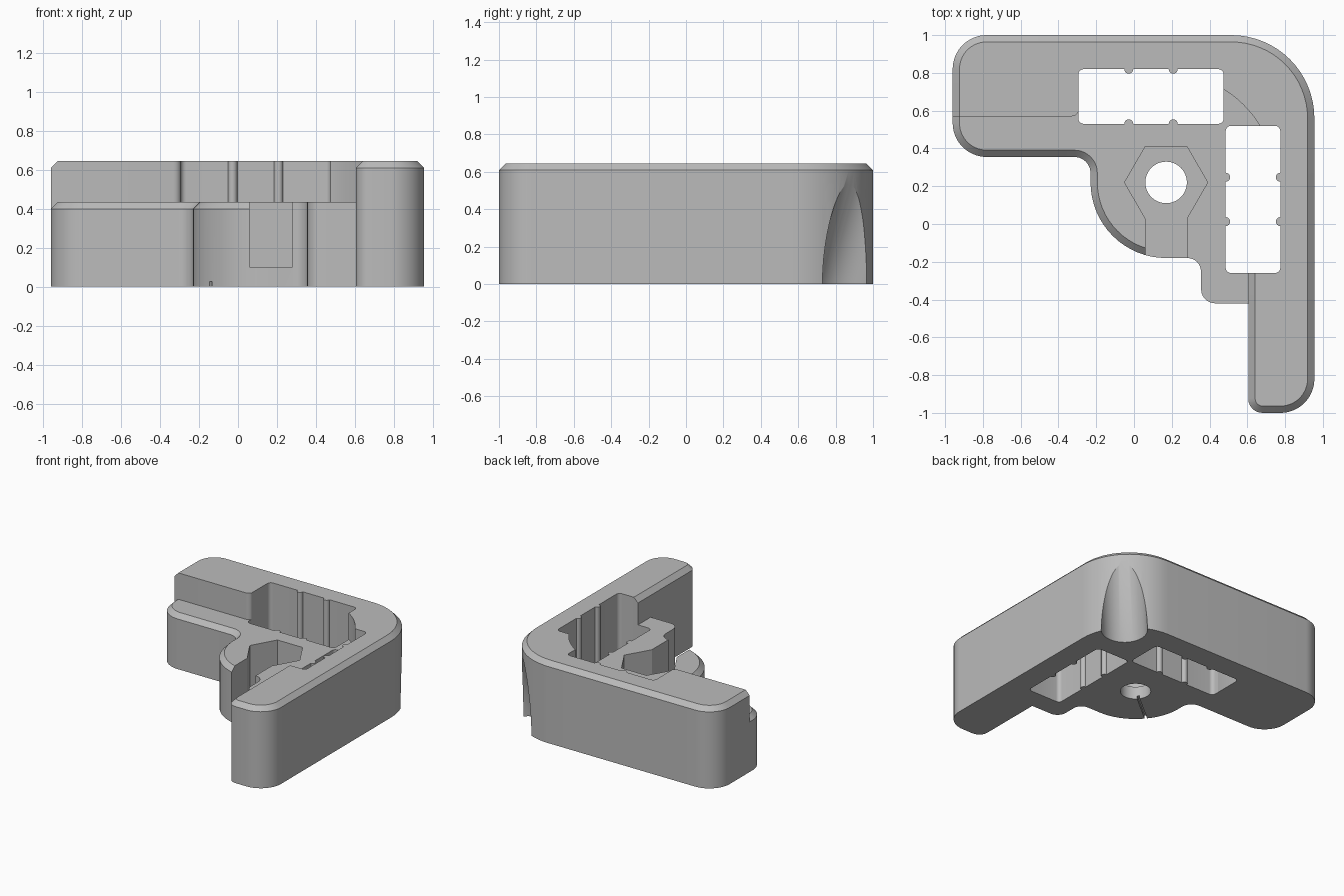
import bpy, bmesh, math
from mathutils import Vector, Matrix

cube = bpy.data.objects.get("Cube")
if cube:
    bpy.data.objects.remove(cube, do_unlink=True)

HIGH, LOW, CHAMFER = 0.645, 0.435, 0.036
HUB = Vector((0.17, 0.22))

grey = bpy.data.materials.new("matte grey")
grey.use_nodes = True
grey.diffuse_color = (0.5, 0.5, 0.5, 1)
bsdf = next(n for n in grey.node_tree.nodes if n.type == 'BSDF_PRINCIPLED')
bsdf.inputs["Base Color"].default_value = (0.5, 0.5, 0.5, 1)
bsdf.inputs["Roughness"].default_value = 0.6


def arc(c, r, a0, a1, n):
    """Points on an arc, angles in degrees."""
    angles = [math.radians(a0 + (a1 - a0) * i / n) for i in range(n + 1)]
    return [(c[0] + r * math.cos(a), c[1] + r * math.sin(a)) for a in angles]


def rounded(corners):
    """Corners (x, y, radius, chamfer flag) to points and outgoing edge flags."""
    pts, flags = [], []
    for i, (x, y, r, f) in enumerate(corners):
        p = Vector((x, y))
        if r == 0:
            pts.append(p)
            flags.append(f)
            continue
        a = (Vector(corners[i - 1][:2]) - p).normalized()
        b = (Vector(corners[(i + 1) % len(corners)][:2]) - p).normalized()
        half = a.angle(b) / 2
        t = r / math.tan(half)
        c = p + (a + b).normalized() * (r / math.sin(half))
        v0, v1 = p + a * t - c, p + b * t - c
        a0 = math.atan2(v0.y, v0.x)
        turn = math.atan2(v0.x * v1.y - v0.y * v1.x, v0.dot(v1))
        n = 6 if r < 0.1 else 16
        for q in arc(c, r, math.degrees(a0), math.degrees(a0 + turn), n):
            pts.append(Vector(q))
            flags.append(f)
    return pts, flags


def inset(pts, flags, c):
    """Move the flagged edges inward by c."""
    out = []
    for i, p in enumerate(pts):
        e1 = (p - pts[i - 1]).normalized()
        e2 = (pts[(i + 1) % len(pts)] - p).normalized()
        n1, n2 = Vector((-e1.y, e1.x)), Vector((-e2.y, e2.x))
        d1, d2 = c * flags[i - 1], c * flags[i]
        cross = n1.x * n2.y - n1.y * n2.x
        if d1 != d2 and abs(cross) > 0.3:
            move = Vector((d1 * n2.y - d2 * n1.y, d2 * n1.x - d1 * n2.x)) / cross
        else:
            move = (n1 + n2) / (1 + n1.dot(n2)) * (d1 + d2) / 2
        out.append(p + move)
    return out


def make_object(name, bm):
    bmesh.ops.recalc_face_normals(bm, faces=bm.faces)
    mesh = bpy.data.meshes.new(name)
    bm.to_mesh(mesh)
    bm.free()
    mesh.materials.append(grey)
    ob = bpy.data.objects.new(name, mesh)
    bpy.context.collection.objects.link(ob)
    return ob


def prism(name, pts, z0, z1, flags=None):
    """Extrude an outline, with a chamfer along the flagged top edges."""
    rings = [(pts, z0), (pts, z1)]
    if flags:
        rings = [(pts, z0), (pts, z1 - CHAMFER), (inset(pts, flags, CHAMFER), z1)]
    bm = bmesh.new()
    loops = [[bm.verts.new((p[0], p[1], z)) for p in ring] for ring, z in rings]
    bm.faces.new(loops[0][::-1])
    bm.faces.new(loops[-1])
    n = len(pts)
    for lo, hi in zip(loops, loops[1:]):
        for i in range(n):
            j = (i + 1) % n
            bm.faces.new((lo[i], lo[j], hi[j], hi[i]))
    # unflagged edges repeat their vertices, so merge them
    bmesh.ops.dissolve_degenerate(bm, dist=1e-5, edges=bm.edges)
    return make_object(name, bm)


# Step line shared by the tall wall and the low platform (crosses both slots)
step = [(-0.96, 0.57, 0, 0), (-0.291, 0.57, 0.04, 0), (-0.291, 0.66, 0, 0),
        (-0.2, 0.70, 0, 0), (0.40, 0.70, 0, 0)]
step += [(x, y, 0, 0) for x, y in arc(HUB, 0.58, 62, 29, 8)]
step += [(0.605, 0.45, 0, 0)]

# Tall outer wall
tall = step + [(0.605, 0.1, 0, 0), (0.605, 0.0, 0, 1), (0.605, -0.1, 0, 1),
               (0.605, -1, 0.075, 1), (0.955, -1, 0.18, 1),
               (0.955, 1, 0.44, 1), (-0.96, 1, 0.18, 1), (-0.96, 0.7, 0, 1)]
tall_wall = prism("tall_wall", *[rounded(tall)[0], 0, HIGH, rounded(tall)[1]])

# Low inner platform
low = [(-0.96, 0.57, 0, 1), (-0.96, 0.355, 0.18, 1), (-0.23, 0.355, 0.085, 1),
       (-0.23, -0.18, 0.4, 1), (0.2, -0.18, 0, 0), (0.24, -0.18, 0, 0),
       (0.355, -0.18, 0.072, 0), (0.355, -0.42, 0.075, 0), (0.605, -0.42, 0, 0)]
low += step[:0:-1]
low_pts, low_flags = rounded(low)
low_platform = prism("low_platform", low_pts, 0, LOW, low_flags)


def slot(name, centre, length, turned):
    """Rounded slot with two small ribs on each long side."""
    u, w, r, rib = length / 2, 0.145, 0.03, 0.024
    side = []
    for x in (-0.1175, 0.1175):
        side += [(px, py, 0, 0) for px, py in arc((x, -w), rib, 180, 0, 8)]
    corners = [(-u, -w, r, 0)] + side + [(u, -w, r, 0), (u, w, r, 0)]
    corners += [(-x, -y, 0, 0) for x, y, _, _ in side] + [(-u, w, r, 0)]
    pts = rounded(corners)[0]
    if turned:
        pts = [Vector((-p.y, p.x)) for p in pts]
    return prism(name, [p + Vector(centre) for p in pts], -0.2, 1)


slots = [slot("back_slot_cutter", (0.09, 0.675), 0.77, False),
         slot("side_slot_cutter", (0.63, 0.13), 0.78, True)]

# Hexagonal pocket with its channel to the front, and the bolt hole
hexagon = arc(HUB, 0.22, 0, 300, 5)
pocket = prism("pocket_cutter", hexagon[:5] + [(0.06, -0.3), (0.28, -0.3)] + hexagon[5:], 0.1, 1)
hole = prism("hole_cutter", arc(HUB, 0.11, 0, 352.5, 47), -0.1, 0.2)

# Narrow slit under the hub
along = Vector((-0.775, -0.632))
across = Vector((0.632, -0.775)) * 0.009
ends = [HUB + along * 0.05, HUB + along * 0.5]
slit = prism("slit_cutter", [ends[0] + across, ends[0] - across,
                             ends[1] - across, ends[1] + across], -0.1, 0.025)

# Tilted round scoop at the outer corner
diagonal = Vector((1, 1, 0)).normalized()
base = Vector((0.515, 0.56, 0)) + diagonal * 0.406
tilt = (diagonal * 0.4 + Vector((0, 0, 1))).to_track_quat('Z', 'Y').to_matrix().to_4x4()
bm = bmesh.new()
bmesh.ops.create_cone(bm, cap_ends=True, segments=64, radius1=0.167, radius2=0.167,
                      depth=2, matrix=Matrix.Translation(base) @ tilt)
scoop = make_object("scoop_cutter", bm)


def carve(ob, cutters):
    bpy.ops.object.select_all(action='DESELECT')
    ob.select_set(True)
    bpy.context.view_layer.objects.active = ob
    for c in cutters:
        mod = ob.modifiers.new(c.name, 'BOOLEAN')
        mod.operation, mod.solver, mod.object = 'DIFFERENCE', 'EXACT', c
        bpy.ops.object.modifier_apply(modifier=mod.name)
    bpy.ops.object.shade_smooth_by_angle(angle=math.radians(25))


carve(tall_wall, slots + [scoop])
carve(low_platform, slots + [pocket, hole, slit])
for c in slots + [pocket, hole, slit, scoop]:
    c.hide_render = True
    bpy.data.objects.remove(c, do_unlink=True)
